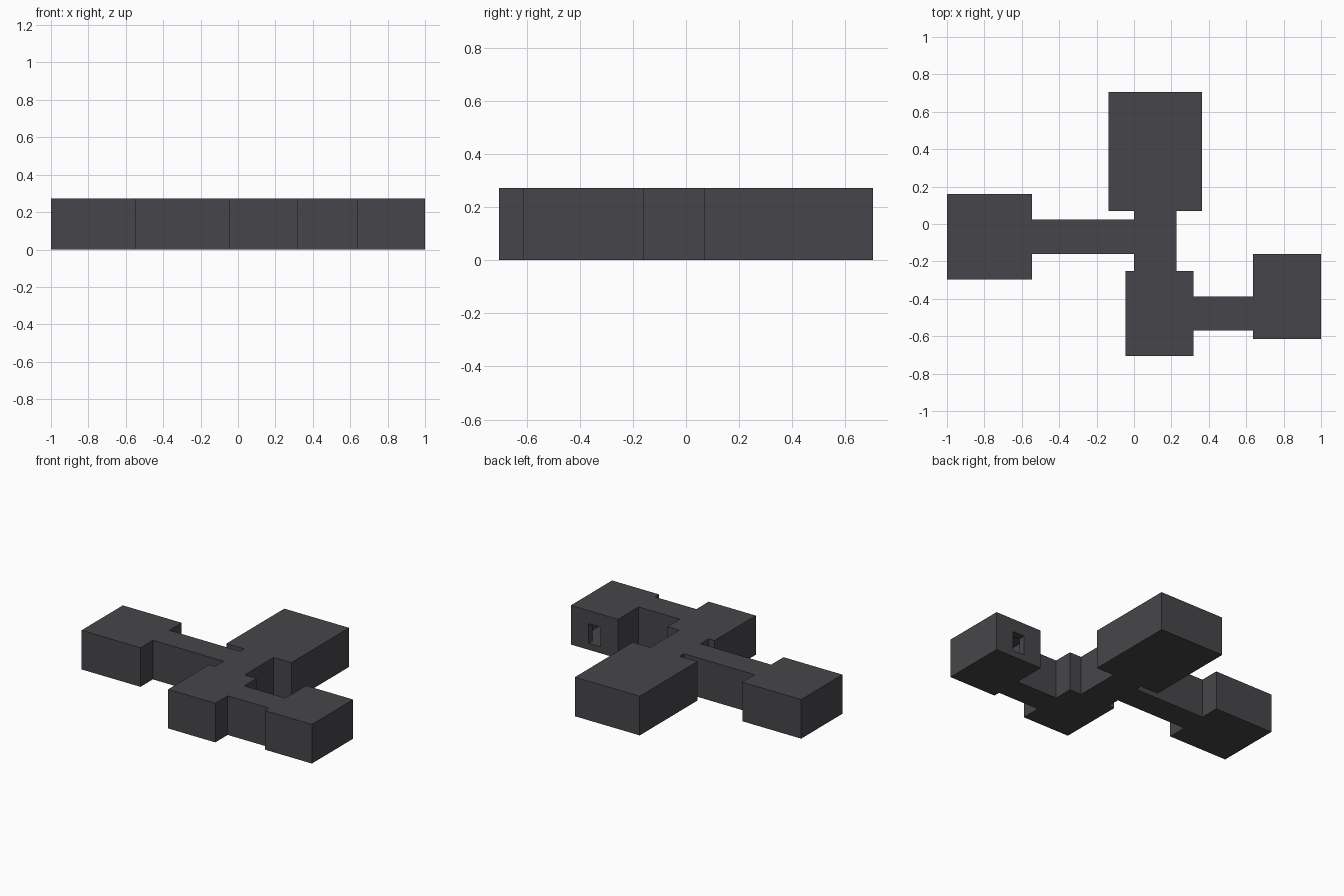
import bpy
import bmesh
from mathutils import Vector

cube = bpy.data.objects.get("Cube")
if cube:
    bpy.data.objects.remove(cube, do_unlink=True)

# The plan is laid out on a grid of 44 x 31 blocks, 6 blocks high
U = 2 / 44
HEIGHT = 6
DOOR_TOP = 4

stone = bpy.data.materials.new("dark_stone")
stone.use_nodes = True
color = (0.062, 0.060, 0.067, 1)
stone.diffuse_color = color
bsdf = stone.node_tree.nodes["Principled BSDF"]
bsdf.inputs["Base Color"].default_value = color
bsdf.inputs["Roughness"].default_value = 0.9


def box(name, x, y, z):
    """Box spanning block ranges x, y, z."""
    bm = bmesh.new()
    bmesh.ops.create_cube(bm, size=1)
    lo = Vector((x[0] - 22, y[0] - 15.5, z[0]))
    hi = Vector((x[1] - 22, y[1] - 15.5, z[1]))
    for v in bm.verts:
        v.co = Vector([(lo[i] if v.co[i] < 0 else hi[i]) * U for i in range(3)])
    mesh = bpy.data.meshes.new(name)
    bm.to_mesh(mesh)
    bm.free()
    mesh.materials.append(stone)
    ob = bpy.data.objects.new(name, mesh)
    bpy.context.collection.objects.link(ob)
    return ob


def carve(ob, x, y, z):
    """Cut a box-shaped space out of an object."""
    cutter = box("cutter", x, y, z)
    cutter.hide_render = True
    mod = ob.modifiers.new("carve", 'BOOLEAN')
    mod.operation = 'DIFFERENCE'
    mod.solver = 'EXACT'
    mod.object = cutter
    graph = bpy.context.evaluated_depsgraph_get()
    mesh = bpy.data.meshes.new_from_object(ob.evaluated_get(graph))
    ob.modifiers.clear()
    ob.data = mesh
    bpy.data.objects.remove(cutter, do_unlink=True)


def room(name, x, y, doors):
    """Hollow block with one-block walls and doorways through them."""
    ob = box(name, x, y, (0, HEIGHT))
    carve(ob, (x[0] + 1, x[1] - 1), (y[0] + 1, y[1] - 1), (1, HEIGHT - 1))
    for dx, dy in doors:
        carve(ob, dx, dy, (1, DOOR_TOP))
    return ob


def corridor(name, x, y, along_x):
    """Tube open at both ends."""
    ob = box(name, x, y, (0, HEIGHT))
    gx, gy = (-1, 1) if along_x else (1, -1)
    carve(ob, (x[0] + gx, x[1] - gx), (y[0] + gy, y[1] - gy), (1, HEIGHT - 1))
    return ob


# Rooms
room("west_room", (0, 10), (9, 19), [((8, 11), (13, 15))])
room("great_room", (19, 30), (17, 31), [((23.5, 25.5), (16, 19))])
room("south_room", (21, 29), (0, 10),
     [((23.5, 25.5), (8, 11)), ((27, 30), (4, 6))])
room("east_room", (36, 44), (2, 12),
     [((35, 38), (4, 6)), ((39, 41), (10, 13))])

# Corridors
corridor("west_corridor", (10, 22), (12, 16), True)
corridor("east_corridor", (29, 36), (3, 7), True)
main = corridor("main_corridor", (22, 27), (10, 17), False)
carve(main, (21, 24), (13, 15), (1, DOOR_TOP))
